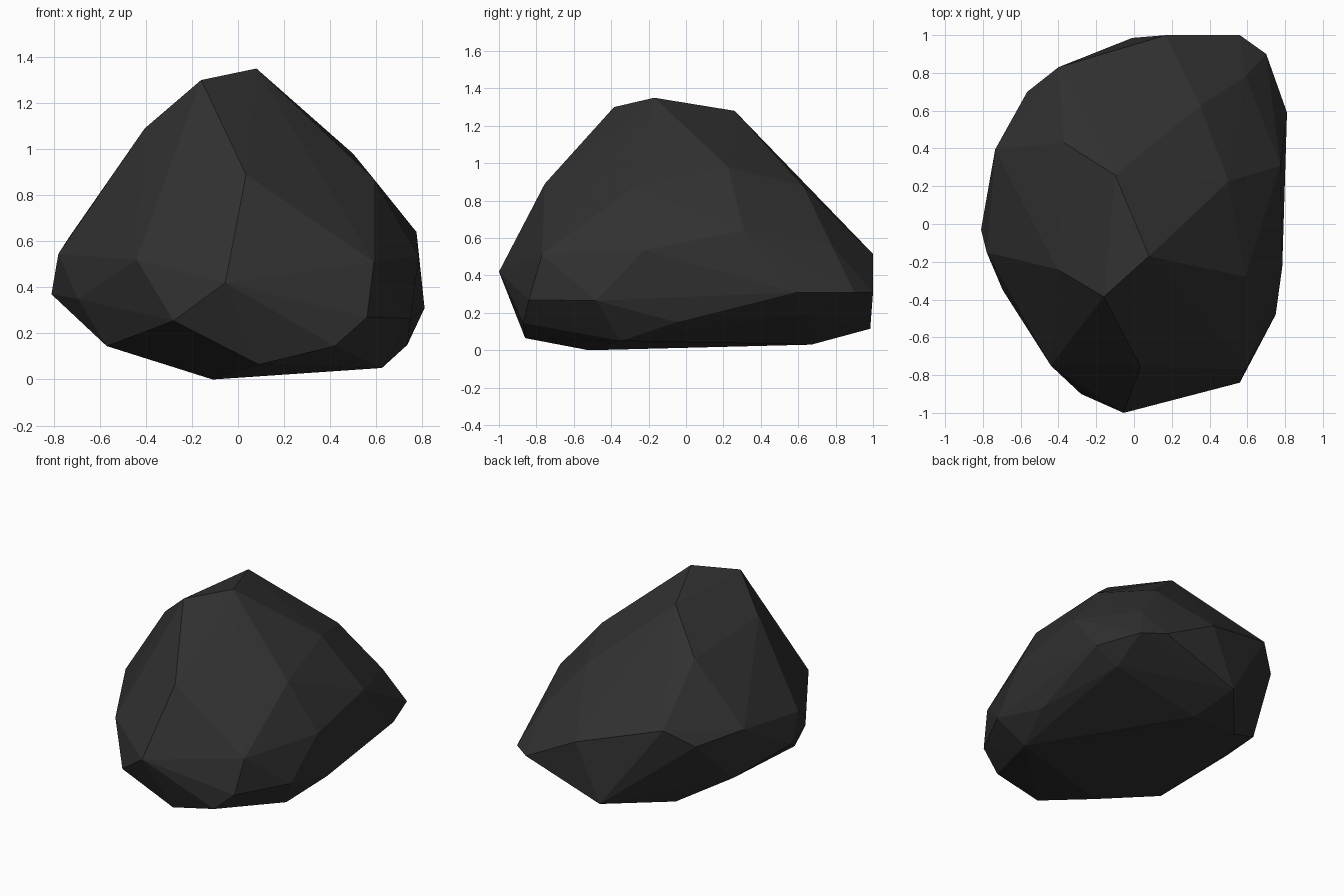
import bpy, bmesh
from mathutils import Vector

if "Cube" in bpy.data.objects:
    bpy.data.objects.remove(bpy.data.objects["Cube"])

# Chiselled corners of the boulder, from the crown down to the base
crown = [(.08, -.17, 1.35), (-.16, -.385, 1.30), (-.10, .26, 1.28), (-.405, -.24, 1.09),
         (-.37, .43, 1.03), (.50, .225, .98), (.035, -.755, .89), (.59, -.28, .87), (.35, .625, .88)]
waist = [(-.40, .83, .68), (.775, .31, .64), (-.735, .395, .615), (-.565, .70, .56),
         (.59, .78, .56), (-.78, -.15, .545), (.785, -.225, .535), (-.44, -.75, .52),
         (.17, 1, .515), (.59, -.77, .51), (-.055, -1, .42), (-.81, -.03, .37),
         (-.695, -.35, .35), (.81, .59, .31), (.70, .90, .31), (.56, 1, .31)]
base = [(.56, -.84, .27), (.75, -.48, .265), (-.66, .41, .255), (-.28, -.90, .255),
        (.67, .63, .19), (.735, -.05, .15), (-.57, -.41, .145), (.42, -.87, .145),
        (-.01, .985, .115), (-.34, .60, .074), (.09, -.86, .065), (.625, -.35, .05),
        (.05, .67, .03), (-.11, -.52, 0)]
hollow = Vector((.185, .27, .06))

# Wrap the corners in a convex skin
bm = bmesh.new()
for p in crown + waist + base:
    bm.verts.new(p)
bmesh.ops.convex_hull(bm, input=bm.verts[:])
bmesh.ops.delete(bm, geom=[v for v in bm.verts if not v.link_faces], context='VERTS')
bmesh.ops.recalc_face_normals(bm, faces=bm.faces[:])
bm.normal_update()

# Shallow hollow on the underside: poke the face above it and lift the centre
under = [f for f in bm.faces if f.normal.z < -.3
         and bmesh.geometry.intersect_face_point(f, hollow - f.normal * f.normal.dot(hollow - f.verts[0].co))]
if under:
    poked = bmesh.ops.poke(bm, faces=[min(under, key=lambda f: f.normal.z)])
    poked['verts'][0].co = hollow

# Flat-faced dark stone
mesh = bpy.data.meshes.new("boulder")
bm.to_mesh(mesh)
bm.free()
stone = bpy.data.materials.new("dark_stone")
stone.diffuse_color = (.03, .03, .03, 1)
stone.use_nodes = True
stone.node_tree.nodes["Principled BSDF"].inputs["Base Color"].default_value = stone.diffuse_color
mesh.materials.append(stone)
bpy.context.collection.objects.link(bpy.data.objects.new("boulder", mesh))
